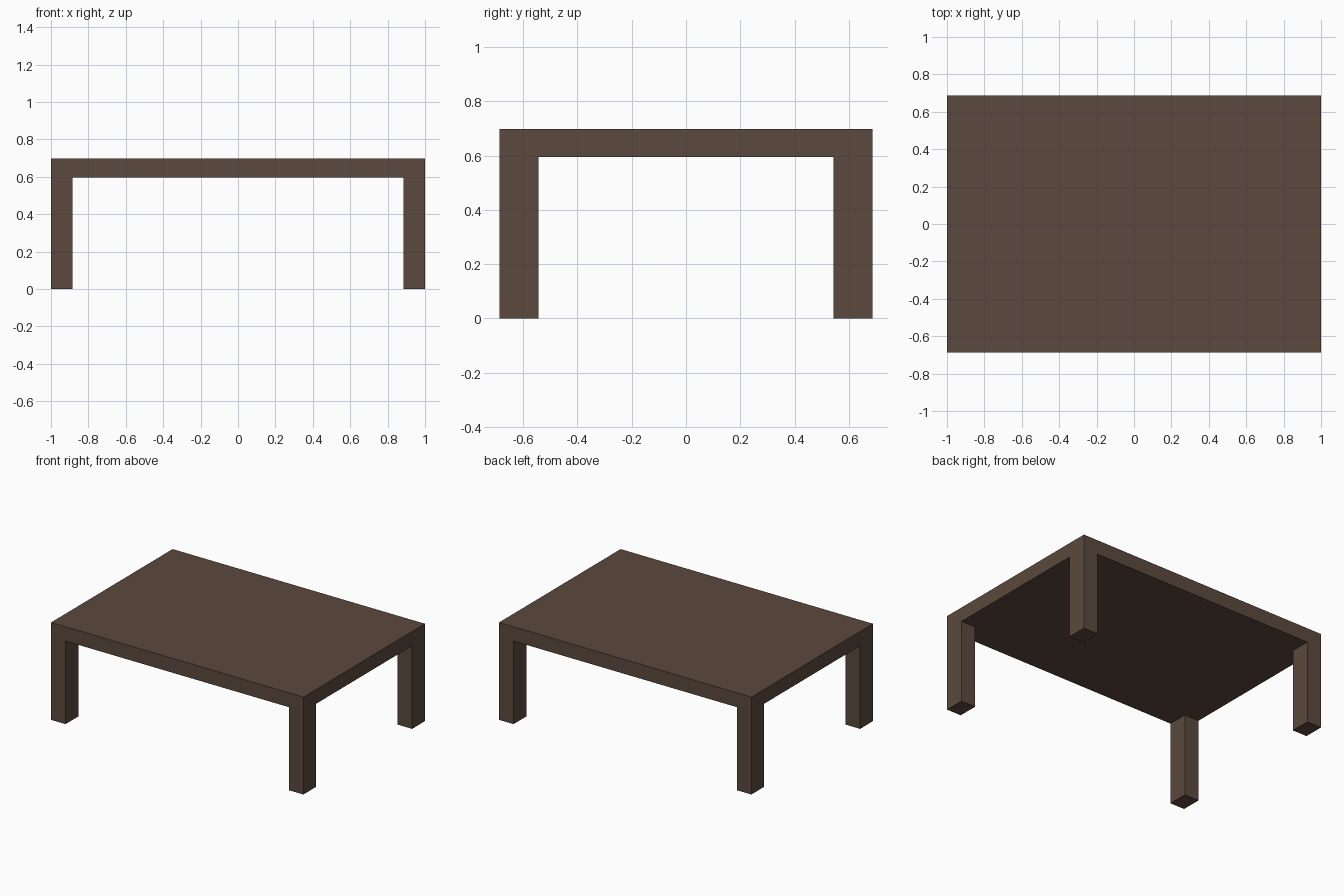
import bpy
import bmesh
from mathutils import Vector

if "Cube" in bpy.data.objects:
    bpy.data.objects.remove(bpy.data.objects["Cube"])

# Overall sizes
HALF_X, HALF_Y = 1.0, 0.688
HEIGHT, UNDERSIDE = 0.698, 0.595
LEG_X, LEG_Y = 0.115, 0.145

wood = bpy.data.materials.new("dark_brown_wood")
wood.diffuse_color = (0.105, 0.067, 0.047, 1.0)
wood.use_nodes = True
wood.node_tree.nodes["Principled BSDF"].inputs["Base Color"].default_value = wood.diffuse_color


def box(name, lo, hi):
    """Flat-shaded box between two opposite corners."""
    lo, hi = Vector(lo), Vector(hi)
    size, centre = hi - lo, (lo + hi) / 2
    bm = bmesh.new()
    bmesh.ops.create_cube(bm, size=1)
    bmesh.ops.scale(bm, vec=size, verts=bm.verts)
    mesh = bpy.data.meshes.new(name)
    bm.to_mesh(mesh)
    bm.free()
    mesh.materials.append(wood)
    obj = bpy.data.objects.new(name, mesh)
    obj.location = centre
    bpy.context.collection.objects.link(obj)
    return obj


# Solid slab top
box("table_top", (-HALF_X, -HALF_Y, UNDERSIDE), (HALF_X, HALF_Y, HEIGHT))

# Four corner legs, flush with the slab edges
for x_name, sx in (("left", -1), ("right", 1)):
    for y_name, sy in (("front", -1), ("back", 1)):
        cx = sx * (HALF_X - LEG_X / 2)
        cy = sy * (HALF_Y - LEG_Y / 2)
        box(f"{y_name}_{x_name}_leg",
            (cx - LEG_X / 2, cy - LEG_Y / 2, 0),
            (cx + LEG_X / 2, cy + LEG_Y / 2, UNDERSIDE))
